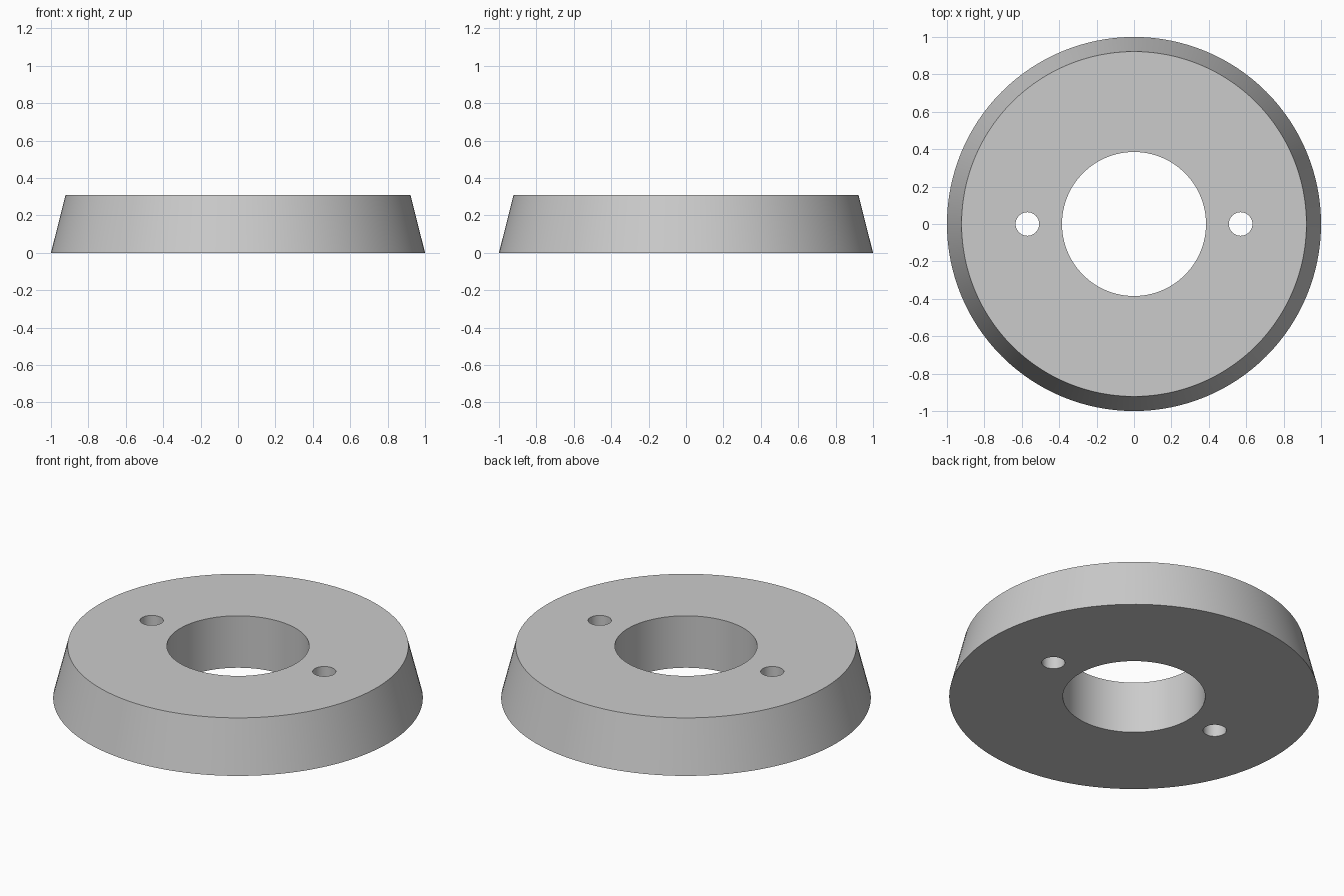
import bpy

if "Cube" in bpy.data.objects:
    bpy.data.objects.remove(bpy.data.objects["Cube"])

HEIGHT = 0.31
grey = bpy.data.materials.new("plain_grey")
grey.diffuse_color = (0.6, 0.6, 0.6, 1)
grey.use_nodes = True
grey.node_tree.nodes["Principled BSDF"].inputs["Base Color"].default_value = grey.diffuse_color


def cone(name, x, r_bottom, r_top, z0, z1, sides):
    bpy.ops.mesh.primitive_cone_add(vertices=sides, radius1=r_bottom, radius2=r_top,
                                    depth=z1 - z0, location=(x, 0, (z0 + z1) / 2))
    ob = bpy.context.object
    ob.name = name
    ob.data.materials.append(grey)
    return ob


# Tapered ring body
ring = cone("tapered_ring", 0, 1.0, 0.922, 0, HEIGHT, 128)

# Centre bore and two small bolt holes, all cut straight through
holes = [("centre_bore", 0, 0.385, 96),
         ("left_bolt_hole", -0.57, 0.063, 48),
         ("right_bolt_hole", 0.57, 0.063, 48)]
for name, x, r, sides in holes:
    cutter = cone(name + "_cutter", x, r, r, -0.2, HEIGHT + 0.2, sides)
    mod = ring.modifiers.new(name, 'BOOLEAN')
    mod.operation = 'DIFFERENCE'
    mod.solver = 'EXACT'
    mod.object = cutter
    bpy.context.view_layer.objects.active = ring
    bpy.ops.object.modifier_apply(modifier=mod.name)
    bpy.data.objects.remove(cutter, do_unlink=True)

# Smooth round walls, sharp rims
bpy.ops.object.select_all(action='DESELECT')
ring.select_set(True)
bpy.context.view_layer.objects.active = ring
bpy.ops.object.shade_smooth_by_angle(angle=0.52)
